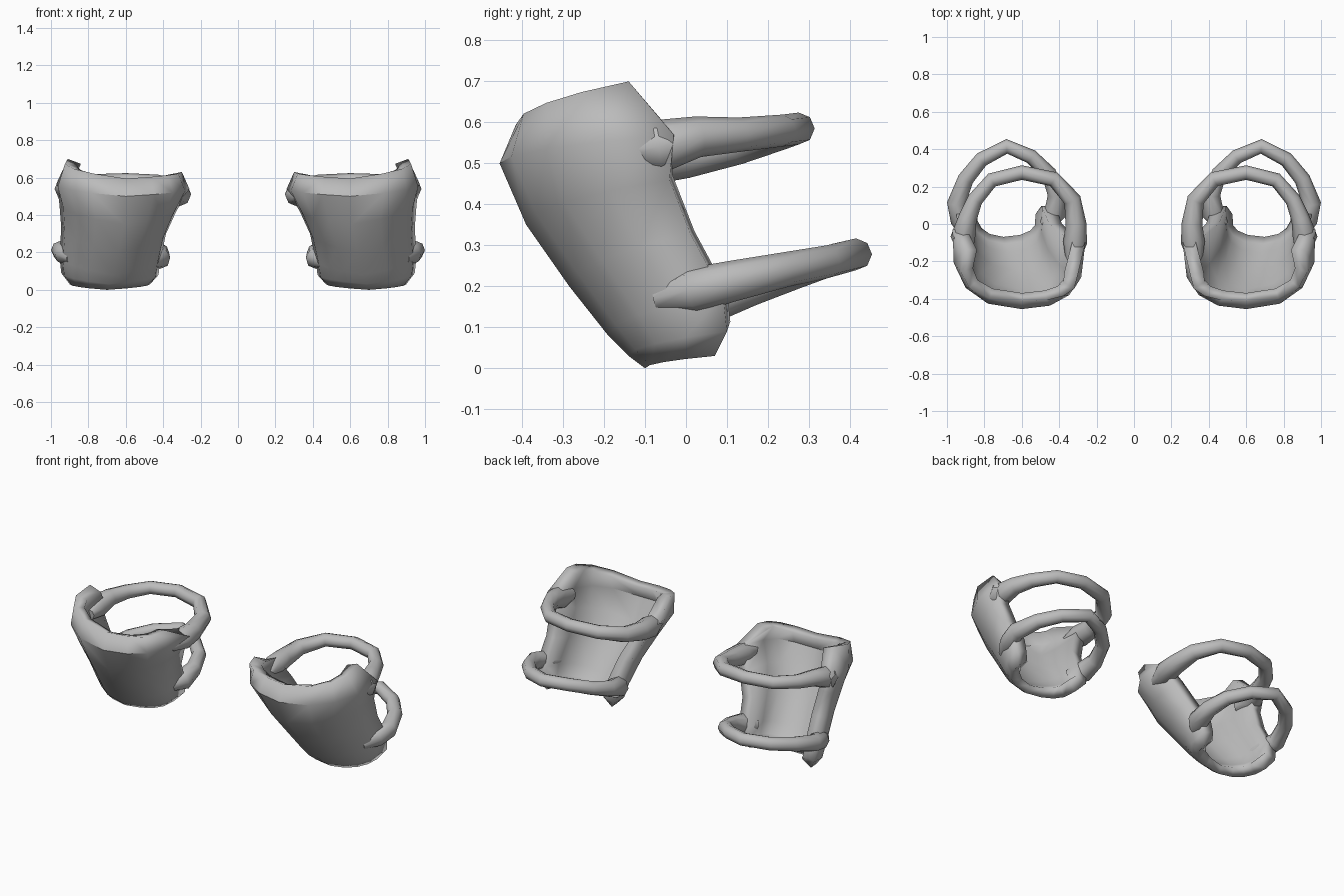
import bpy, bmesh, math
from mathutils import Vector

if "Cube" in bpy.data.objects:
    bpy.data.objects.remove(bpy.data.objects["Cube"])

grey = bpy.data.materials.new("grey")
grey.diffuse_color = (0.5, 0.5, 0.5, 1)
grey.use_nodes = True
grey.node_tree.nodes["Principled BSDF"].inputs["Base Color"].default_value = grey.diffuse_color


def finish(name, bm, angle):
    me = bpy.data.meshes.new(name)
    bm.to_mesh(me)
    bm.free()
    ob = bpy.data.objects.new(name, me)
    bpy.context.collection.objects.link(ob)
    me.materials.append(grey)
    bpy.context.view_layer.objects.active = ob
    ob.select_set(True)
    bpy.ops.object.shade_smooth_by_angle(angle=math.radians(angle))
    ob.select_set(False)
    return ob


def mirror_pair(ob):
    m = ob.modifiers.new("pair", 'MIRROR')
    m.use_mirror_merge = False


# Curved plate: each row is (outer edge, front, inner edge, outward flare), top to bottom
rows = [((0.91, -0.14, 0.70), (0.60, -0.415, 0.595), (0.30, -0.27, 0.63), 0.05),
        ((0.97, -0.03, 0.57), (0.60, -0.455, 0.50), (0.26, -0.10, 0.54), 0.025),
        ((0.955, -0.04, 0.46), (0.61, -0.39, 0.35), (0.33, -0.05, 0.42), 0),
        ((0.945, 0.01, 0.33), (0.64, -0.285, 0.20), (0.385, 0.00, 0.30), 0),
        ((0.955, 0.09, 0.18), (0.67, -0.19, 0.08), (0.415, 0.08, 0.16), 0),
        ((0.945, 0.10, 0.09), (0.69, -0.14, 0.03), (0.425, 0.09, 0.08), 0),
        ((0.90, 0.07, 0.03), (0.70, -0.10, 0.0), (0.47, 0.05, 0.03), 0)]
STEPS = 4


def arc_point(front, edge, k, flare, power):
    """Squared quarter arc from the front of a row round to its side edge."""
    t = k / STEPS * math.pi / 2
    a = math.sin(t) ** 0.85
    b = 1 - max(math.cos(t), 0) ** power
    return (front[0] + (edge[0] - front[0]) * a + flare * math.sin(2 * t),
            front[1] + (edge[1] - front[1]) * b,
            front[2] + (edge[2] - front[2]) * k / STEPS)


bm = bmesh.new()
grid = []
for outer, front, inner, flare in rows:
    pts = [arc_point(front, outer, k, flare, 0.9) for k in range(STEPS, 0, -1)]
    pts += [arc_point(front, inner, k, 0, 0.68) for k in range(STEPS + 1)]
    grid.append([bm.verts.new(p) for p in pts])
for up, low in zip(grid, grid[1:]):
    for c in range(len(up) - 1):
        bm.faces.new((up[c], up[c + 1], low[c + 1], low[c]))
plate = finish("guard_plate", bm, 42)

# Wall grows thicker toward the side edges
cols = 2 * STEPS + 1
group = plate.vertex_groups.new(name="wall")
for i in range(len(plate.data.vertices)):
    group.add([i], 0.65 + 0.35 * abs(i % cols - STEPS) / STEPS, 'REPLACE')
s = plate.modifiers.new("wall", 'SOLIDIFY')
s.thickness = 0.075
s.offset = -1
s.vertex_group = "wall"
mirror_pair(plate)


# Strap loops: tubes swept along (x, y, z, radius)
def strap(name, path, sides=8):
    bm = bmesh.new()
    pts = [Vector(p[:3]) for p in path]
    rings = []
    for i, p in enumerate(pts):
        d = (pts[min(i + 1, len(pts) - 1)] - pts[max(i - 1, 0)]).normalized()
        side = d.cross(Vector((0, 0, 1))).normalized()
        up = side.cross(d)
        r = path[i][3]
        rings.append([bm.verts.new(p + r * (math.cos(a) * side + math.sin(a) * up))
                      for a in (2 * math.pi * k / sides for k in range(sides))])
    for a, b in zip(rings, rings[1:]):
        for k in range(sides):
            n = (k + 1) % sides
            bm.faces.new((a[k], a[n], b[n], b[k]))
    bm.faces.new(rings[0])
    bm.faces.new(rings[-1])
    bmesh.ops.recalc_face_normals(bm, faces=bm.faces)
    mirror_pair(finish(name, bm, 65))


strap("upper_strap", [
    (0.90, -0.17, 0.53, 0.035), (0.915, -0.07, 0.54, 0.066), (0.89, 0.03, 0.565, 0.05),
    (0.85, 0.13, 0.57, 0.042), (0.76, 0.235, 0.58, 0.039), (0.60, 0.275, 0.585, 0.039),
    (0.43, 0.24, 0.575, 0.041), (0.33, 0.13, 0.545, 0.047), (0.31, 0.0, 0.52, 0.056),
    (0.315, -0.10, 0.51, 0.064), (0.33, -0.20, 0.50, 0.035)])

strap("lower_strap", [
    (0.89, -0.07, 0.17, 0.03), (0.925, 0.02, 0.19, 0.056), (0.95, 0.11, 0.212, 0.05),
    (0.90, 0.24, 0.24, 0.043), (0.815, 0.345, 0.26, 0.04), (0.68, 0.415, 0.278, 0.039),
    (0.55, 0.36, 0.265, 0.039), (0.455, 0.27, 0.235, 0.041), (0.415, 0.16, 0.20, 0.047),
    (0.42, 0.06, 0.17, 0.06), (0.47, -0.01, 0.15, 0.04)])
